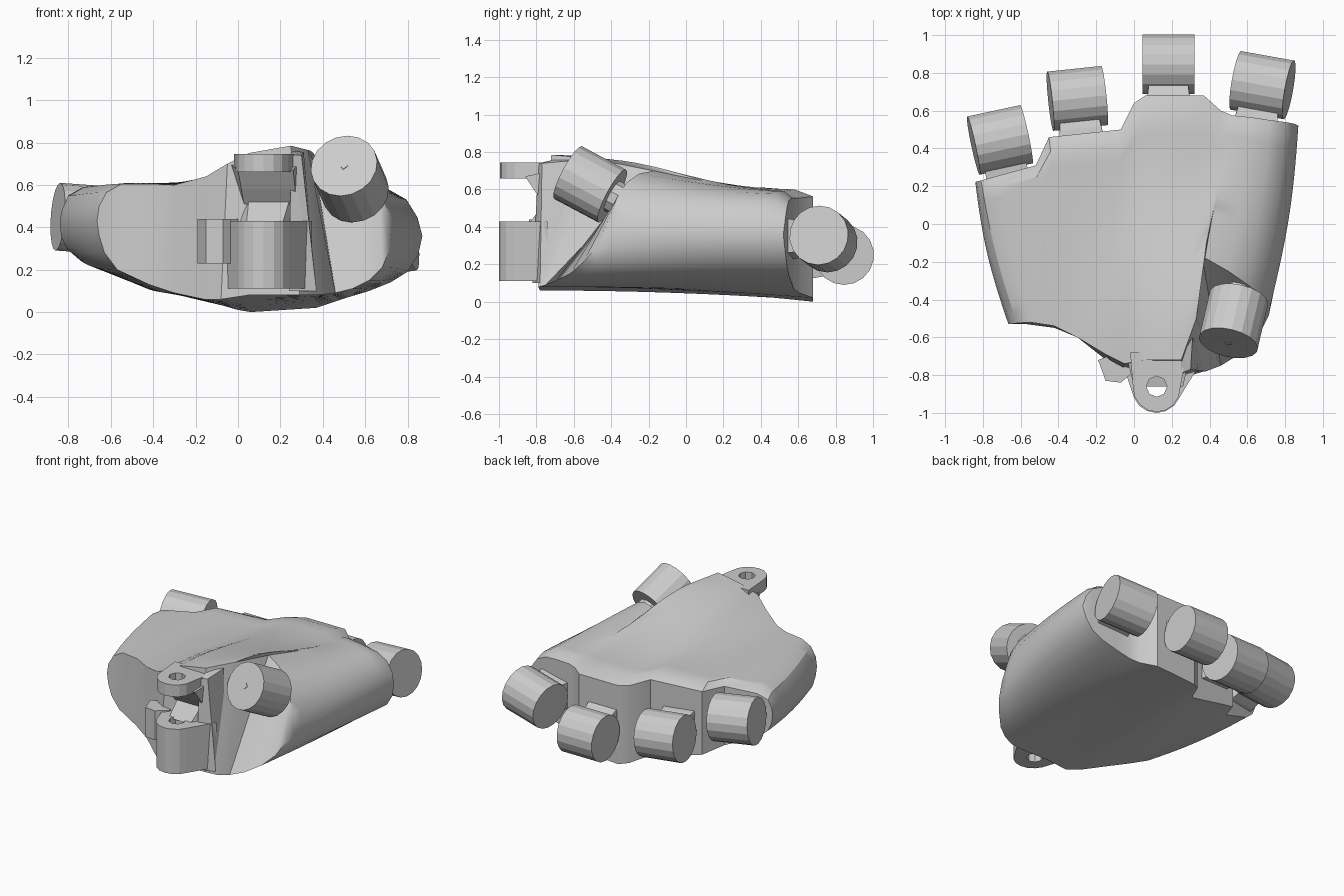
import bpy
import bmesh
import math
from mathutils import Vector

if "Cube" in bpy.data.objects:
    bpy.data.objects.remove(bpy.data.objects["Cube"])

GREY = (0.6, 0.6, 0.6, 1.0)
grey = bpy.data.materials.new("light_grey")
grey.use_nodes = True
grey.diffuse_color = GREY
grey.node_tree.nodes["Principled BSDF"].inputs["Base Color"].default_value = GREY


def make_object(name, bm):
    """Turn a bmesh into a grey object with outward normals."""
    bmesh.ops.recalc_face_normals(bm, faces=bm.faces)
    mesh = bpy.data.meshes.new(name)
    bm.to_mesh(mesh)
    bm.free()
    mesh.materials.append(grey)
    obj = bpy.data.objects.new(name, mesh)
    bpy.context.collection.objects.link(obj)
    return obj


def barrel(name, start, end, radius, sides=18):
    """Faceted cylinder between two points."""
    start, end = Vector(start), Vector(end)
    axis = end - start
    bm = bmesh.new()
    bmesh.ops.create_cone(bm, cap_ends=True, segments=sides, radius1=radius,
                          radius2=radius, depth=axis.length)
    turn = axis.to_track_quat("Z", "Y").to_matrix().to_4x4()
    bmesh.ops.transform(bm, matrix=turn, verts=bm.verts)
    bmesh.ops.translate(bm, vec=(start + end) / 2, verts=bm.verts)
    return make_object(name, bm)


def hull(name, points):
    """Convex block around a few points."""
    bm = bmesh.new()
    for p in points:
        bm.verts.new(p)
    result = bmesh.ops.convex_hull(bm, input=bm.verts)
    loose = [g for g in result["geom_interior"] if isinstance(g, bmesh.types.BMVert)]
    bmesh.ops.delete(bm, geom=loose, context="VERTS")
    bmesh.ops.dissolve_limit(bm, angle_limit=0.02, verts=bm.verts, edges=bm.edges)
    return make_object(name, bm)


def slab(name, outline, low, high):
    """Upright prism over a convex outline."""
    return hull(name, [(x, y, z) for x, y in outline for z in (low, high)])


# Palm: rails from the wrist edge to the knuckle edge, listed from -x to +x
front_top = [(-.665, -.53, .43), (-.655, -.53, .5), (-.62, -.525, .565),
             (-.55, -.52, .605), (-.42, -.54, .605), (-.3, -.6, .6), (-.15, -.69, .64),
             (-.05, -.74, .7), (.05, -.72, .75), (.25, -.72, .785), (.33, -.5, .765),
             (.36, -.17, .7), (.5, -.25, .685), (.6, -.32, .635), (.67, -.37, .555),
             (.71, -.4, .47), (.725, -.42, .38)]
front_low = [(-.665, -.53, .43), (-.655, -.53, .36), (-.63, -.53, .28), (-.57, -.53, .2),
             (-.42, -.55, .13), (-.3, -.6, .09), (-.16, -.71, .06), (-.08, -.78, .06),
             (.05, -.79, .08), (.29, -.79, .08), (.38, -.78, .08), (.46, -.75, .09),
             (.54, -.7, .11), (.62, -.62, .15), (.68, -.55, .21), (.715, -.48, .29),
             (.725, -.42, .38)]
back_edge = [(-.84, .22), (-.835, .225), (-.81, .23), (-.74, .25), (-.52, .31),
             (-.45, .46), (-.07, .5), (0, .64), (.06, .68), (.37, .68), (.46, .6),
             (.52, .575), (.62, .565), (.72, .55), (.8, .54), (.85, .53), (.87, .52)]
back_heights = [(.43, .43), (.49, .36), (.55, .3), (.59, .24), (.61, .15), (.61, .12),
                (.61, .03), (.6, .01), (.6, 0), (.6, .02), (.59, .05), (.59, .07),
                (.588, .1), (.575, .14), (.53, .19), (.45, .27), (.36, .36)]


def falloff(column, v, on_top):
    """How much of the wrist height remains a fraction v toward the knuckles."""
    if not on_top:
        return 1 - v * v
    # Rails behind the thumb start further back, past the wrist hump
    return (1 - v * v) ** 3 if column < 11 else (1 - v) ** 1.5


def palm():
    rows = 14
    count = len(back_edge)
    bm = bmesh.new()
    rings = []
    for r in range(rows + 1):
        v = r / rows
        ring = []
        for i in list(range(count)) + list(range(count - 2, 0, -1)):
            on_top = len(ring) < count
            fx, fy, fz = (front_top if on_top else front_low)[i]
            bx, by = back_edge[i]
            bz = back_heights[i][0 if on_top else 1]
            # The flanks bulge a little
            bulge = .025 * math.sin(math.pi * v) * (2 * i / (count - 1) - 1)
            z = bz + (fz - bz) * falloff(i, v, on_top)
            # The upper knuckle edge is bevelled
            if r == rows and on_top:
                z += (.35 - z) * .15
            ring.append(bm.verts.new((fx + (bx - fx) * v + bulge,
                                      fy + (by - fy) * v, z)))
        rings.append(ring)
    size = len(rings[0])
    for a, b in zip(rings, rings[1:]):
        for i in range(size):
            j = (i + 1) % size
            bm.faces.new((a[i], a[j], b[j], b[i]))
    # Close both ends with strips joining the upper and lower edges
    for ring in (rings[0], rings[-1]):
        for i in range(count - 1):
            corners = [ring[i], ring[i + 1], ring[size - i - 1], ring[-i % size]]
            unique = list(dict.fromkeys(corners))
            bm.faces.new(unique)
    return make_object("palm", bm)


body = palm()
bpy.context.view_layer.objects.active = body
body.select_set(True)
bpy.ops.object.shade_smooth_by_angle(angle=math.radians(32))
body.select_set(False)

# Finger joints: a barrel on a tapered knuckle bracket
fingers = {
    "little": ((-.85, .415, .45), (-.57, .475, .43)),
    "ring": ((-.443, .65, .305), (-.157, .68, .285)),
    "middle": ((.045, .845, .25), (.32, .845, .25)),
    "index": ((.54, .76, .315), (.82, .71, .355)),
}
for finger, (left, right) in fingers.items():
    left, right = Vector(left), Vector(right)
    barrel(finger + "_finger_joint", left, right, .16)
    centre = (left + right) / 2
    along = (right - left).normalized()
    outward = Vector((-along.y, along.x, 0)).normalized()
    root = centre - outward * .22
    root.z = (centre.z + .34) / 2
    bracket = []
    for sx in (-1, 1):
        for sz in (-1, 1):
            up = Vector((0, 0, sz))
            bracket.append(root + along * .12 * sx + up * .1)
            bracket.append(root + outward * .06 + along * .11 * sx + up * .09)
            bracket.append(centre + along * .09 * sx + up * .06)
    hull(finger + "_knuckle_bracket", bracket)

# Thumb joint: tilted barrel, short neck and a tiny axle end
thumb_outer = Vector((.5, -.63, .69))
thumb_inner = Vector((.555, -.395, .565))
thumb_axis = (thumb_inner - thumb_outer).normalized()
barrel("thumb_joint", thumb_outer, thumb_inner, .16)
barrel("thumb_neck", thumb_inner - thumb_axis * .05, thumb_inner + thumb_axis * .12, .09, 10)
barrel("thumb_axle", thumb_outer - thumb_axis * .004, thumb_outer, .02, 4)


def rounded_tongue(radius, root_y, root_left, root_right):
    """Half-round nose around the wrist pivot, widening toward the palm."""
    nose = [(.12 + radius * math.cos(a), -.87 + radius * math.sin(a))
            for a in (math.pi * (1 + k / 8) for k in range(9))]
    return nose + [(root_right, root_y), (root_left, root_y)]


# Wrist clevis: upper lug and lower block around a pivot hole
lugs = [slab("upper_wrist_lug", rounded_tongue(.125, -.68, -.02, .28), .66, .745),
        slab("lower_wrist_block", rounded_tongue(.13, -.74, -.06, .35), .11, .43)]
hole = barrel("pivot_hole_cutter", (.12, -.86, 0), (.12, -.86, 1), .055, 8)
hole.hide_render = True
hole.hide_viewport = True
for lug in lugs:
    cut = lug.modifiers.new("pivot_hole", "BOOLEAN")
    cut.operation = "DIFFERENCE"
    cut.solver = "EXACT"
    cut.object = hole

# Blocks and webs framing the hollow wrist opening
slab("wrist_side_block", [(-.19, -.72), (-.15, -.83), (-.07, -.84), (0, -.78), (0, -.65)],
     .23, .44)
hull("wrist_side_post", [(.24, -.82, .1), (.37, -.78, .1), (.24, -.7, .1), (.37, -.7, .1),
                         (.25, -.79, .74), (.3, -.77, .74), (.25, -.7, .76), (.31, -.6, .755)])
hull("wrist_web", [(-.04, -.7, .7), (.29, -.72, .7), (0, -.86, .67),
                   (.26, -.86, .67), (.02, -.8, .58), (.27, -.8, .58),
                   (.03, -.74, .5), (.27, -.74, .5)])
hull("wrist_saddle", [(.0, -.74, .42), (.27, -.74, .42), (.04, -.84, .42),
                      (.21, -.84, .42), (.05, -.76, .52), (.24, -.76, .52)])
